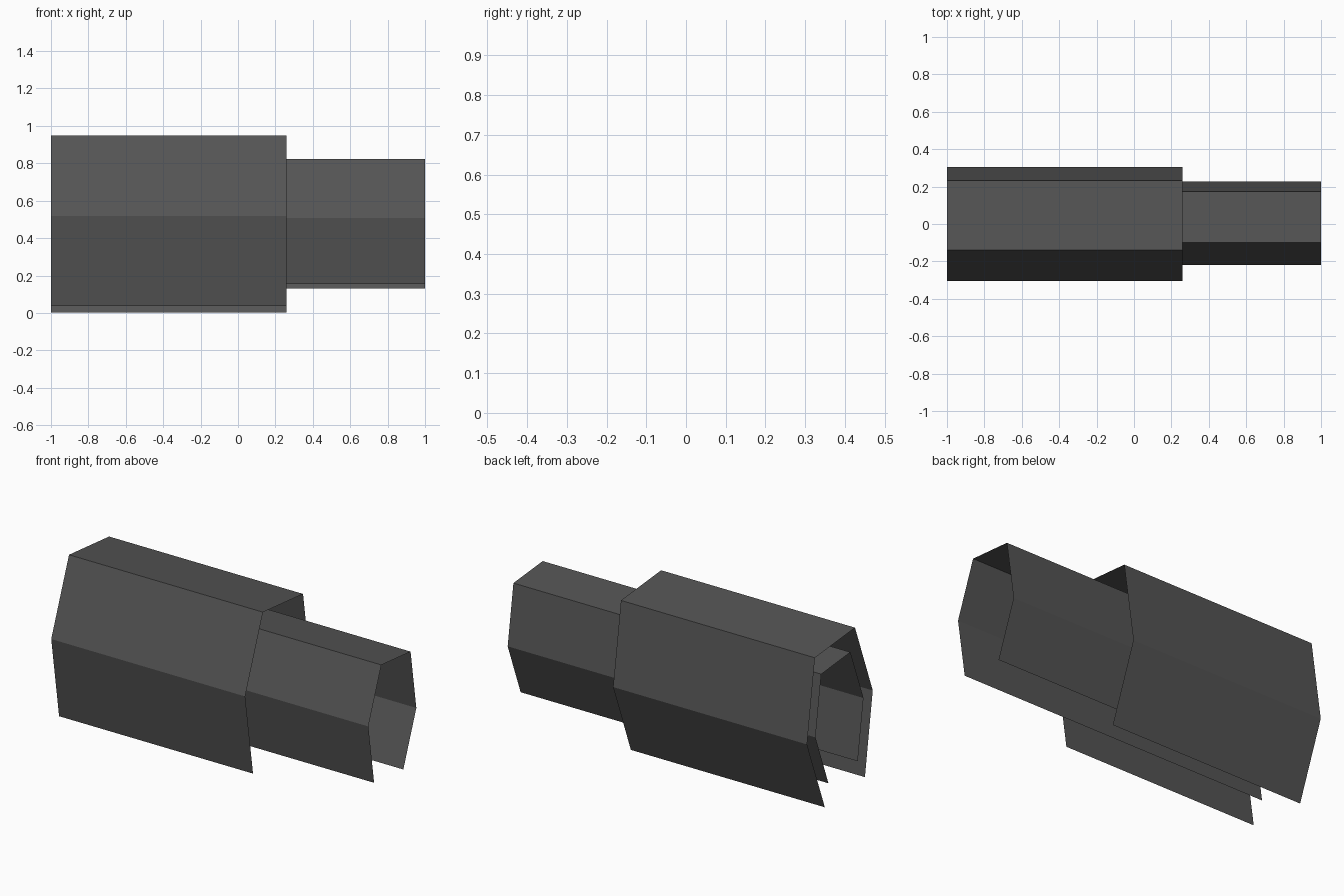
import bpy

if "Cube" in bpy.data.objects:
    bpy.data.objects.remove(bpy.data.objects["Cube"])

# Tilted, open-bottomed hexagonal section (y, z about its centre);
# the second half is the first half turned through 180 degrees
CENTRE_Z = 0.476
HALF = [(-0.232, -0.439), (-0.305, 0.042), (-0.14, 0.474)]
SECTION = HALF + [(-y, -z) for y, z in HALF]

dark = bpy.data.materials.new("dark_grey")
dark.diffuse_color = (0.09, 0.09, 0.09, 1)
dark.use_nodes = True
dark.node_tree.nodes["Principled BSDF"].inputs["Base Color"].default_value = dark.diffuse_color


def open_sleeve(name, x0, x1, scale, offset_y=0.0):
    """Extrude the section along x as a thin sheet, open below and at both ends."""
    n = len(SECTION)
    verts = [(x, y * scale + offset_y, z * scale + CENTRE_Z)
             for x in (x0, x1) for y, z in SECTION]
    faces = [(i, i + n, i + n + 1, i + 1) for i in range(n - 1)]
    mesh = bpy.data.meshes.new(name)
    mesh.from_pydata(verts, [], faces)
    mesh.materials.append(dark)
    obj = bpy.data.objects.new(name, mesh)
    bpy.context.collection.objects.link(obj)
    return obj


# Wide outer sleeve covering the left part
open_sleeve("outer_sleeve", -1.0, 0.26, 1.0)
# Narrow inner sleeve running the full length
open_sleeve("inner_sleeve", -1.0, 1.0, 0.73, 0.004)
